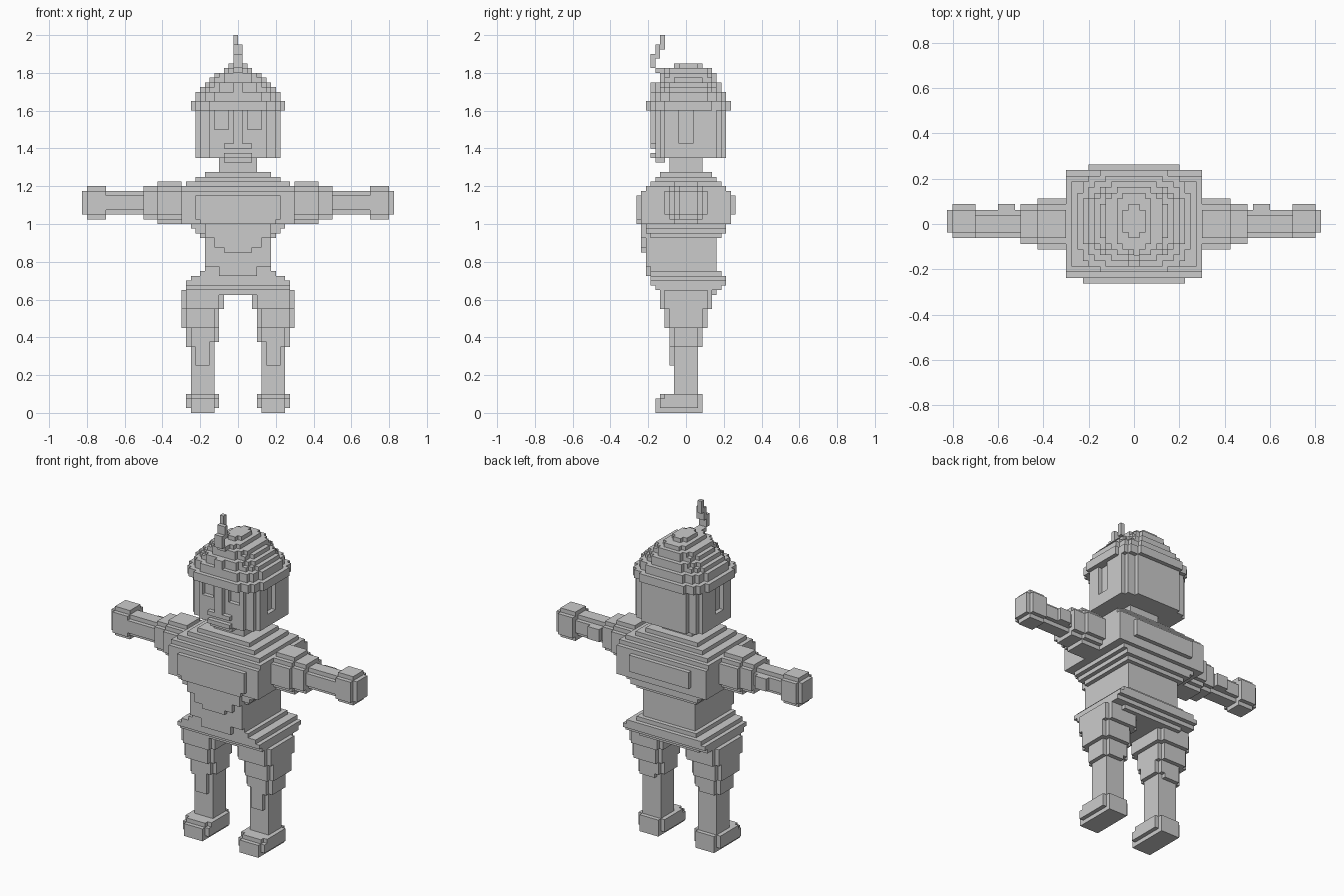
import bpy, bmesh, math
from mathutils import Vector

if "Cube" in bpy.data.objects:
    bpy.data.objects.remove(bpy.data.objects["Cube"])

V = 0.025  # edge of one building block

grey = bpy.data.materials.new("plain_grey")
grey.use_nodes = True
grey.diffuse_color = (0.6, 0.6, 0.6, 1)
grey.node_tree.nodes["Principled BSDF"].inputs["Base Color"].default_value = (0.6, 0.6, 0.6, 1)


def block(x0, x1, y0, y1, z0, z1, power=None, axis=2):
    """Cells in a box; with a power, the section across the axis is rounded."""
    lo, hi = (x0, y0, z0), (x1, y1, z1)
    cells = set()
    for x in range(x0, x1):
        for y in range(math.ceil(y0), math.ceil(y1)):
            for z in range(z0, z1):
                centre = (x + .5, y, z + .5)
                r = sum(abs((2 * centre[i] - lo[i] - hi[i]) / (hi[i] - lo[i])) ** power
                        for i in range(3) if i != axis) if power else 0
                if r <= 1:
                    cells.add((x, y, z))
    return cells


def slab(half, y0, y1, z0, z1, power=None):
    return block(-half, half, y0, y1, z0, z1, power)


def stack(rows, power=None):
    return set().union(*(slab(*r, power) for r in rows))


def mirrored(cells):
    return {(-1 - x, y, z) for x, y, z in cells}


def build(name, cells):
    """Make the outer skin of a set of cells as one mesh."""
    bm = bmesh.new()
    verts = {}

    def vert(p):
        if p not in verts:
            verts[p] = bm.verts.new(((p[0]) * V, (p[1] - .5) * V, p[2] * V))
        return verts[p]

    for c in cells:
        for a in range(3):
            b, d = (a + 1) % 3, (a + 2) % 3
            for s in (0, 1):
                n = list(c)
                n[a] += 2 * s - 1
                if tuple(n) in cells:
                    continue
                loop = []
                for u, w in ((0, 0), (1, 0), (1, 1), (0, 1)):
                    p = list(c)
                    p[a] += s
                    p[b] += u
                    p[d] += w
                    loop.append(vert(tuple(p)))
                bm.faces.new(loop if s else loop[::-1])
    bmesh.ops.dissolve_limit(bm, angle_limit=0.01, verts=bm.verts[:], edges=bm.edges[:])
    mesh = bpy.data.meshes.new(name)
    bm.to_mesh(mesh)
    bm.free()
    mesh.materials.append(grey)
    bpy.context.collection.objects.link(bpy.data.objects.new(name, mesh))


# Head with recessed eyes and ear slots, raised nose and lips
head = slab(9, -6.5, 8.5, 54, 64, 4) | slab(3, -6.5, -4.5, 53, 54)
eye = block(2, 5, -6.5, -5.5, 60, 64)
ear = block(8, 9, -1.5, 1.5, 57, 64)
head -= eye | mirrored(eye) | ear | mirrored(ear)
head |= slab(1, -7.5, -6.5, 57, 64)
head |= slab(3, -7.5, -6.5, 54, 55) | slab(3, -7.5, -6.5, 56, 57)
build("head", head)

# Stepped cap, brim and crest
build("cap", stack([(9, -7.5, 8.5, 66, 68), (8, -6.5, 7.5, 68, 69), (7, -6.5, 7.5, 69, 70),
                    (6, -5.5, 6.5, 70, 71), (5, -5.5, 6.5, 71, 72),
                    (3, -4.5, 5.5, 72, 73), (2, -2.5, 3.5, 73, 74)], 2.7))
build("brim", slab(10, -8.5, 9.5, 64, 66, 3.5))
build("crest", slab(1, -7.5, -4.5, 66, 70))
build("plume", slab(1, -6.5, -2.5, 72, 73) | slab(1, -7.5, -6.5, 73, 76)
      | slab(1, -6.5, -5.5, 75, 78) | block(-1, 0, -5.5, -4.5, 77, 80))

# Neck, shoulders and chest
build("neck", slab(4, -3.5, 3.5, 51, 54))
build("chest", stack([(7, -5.5, 5.5, 50, 51), (9, -6.5, 6.5, 49, 50), (11, -7.5, 7.5, 48, 49),
                      (12, -8.5, 8.5, 47, 48), (12, -9.5, 9.5, 40, 47), (10, -8.5, 8.5, 39, 40),
                      (9, -8.5, 8.5, 38, 39), (8, -7.5, 7.5, 37, 38)]))
build("breast_plate", slab(9, -10.5, -9.5, 41, 46) | slab(8, -10.5, -9.5, 40, 41))
build("back_plate", slab(8, 9.5, 10.5, 42, 46))

# Waist with tapering belly plates
build("waist", slab(7, -7.5, 6.5, 30, 37))
build("belly_plate", slab(7, -8.5, -7.5, 31, 39) | slab(4, -8.5, -7.5, 29, 31))
build("upper_belly_plate", slab(7, -9.5, -8.5, 37, 40) | slab(5, -9.5, -8.5, 35, 37)
      | slab(3, -9.5, -8.5, 34, 35))

# Hips
build("hips", stack([(8, -7.5, 7.5, 29, 30), (10, -7.5, 8.5, 28, 29),
                     (11, -7.5, 8.5, 27, 28), (11, -6.5, 7.5, 26, 27), (8, -5.5, 6.5, 25, 26)]))

# Limbs, built on the left and mirrored
thigh = (block(3, 12, -5.5, 5.5, 22, 26, 4) | block(4, 12, -4.5, 4.5, 18, 23, 3.5)
         | block(4, 11, -3.5, 3.5, 15, 19, 3.5) | block(5, 11, -3.5, 3.5, 14, 16, 3.5)
         | block(5, 10, -3.5, 2.5, 10, 14, 3))
shin = block(5, 10, -2.5, 2.5, 3, 14, 3.5)
foot = (block(5, 10, -6.5, 3.5, 0, 1) | block(4, 11, -6.5, 3.5, 1, 3, 5)
        | block(4, 11, -5.5, 3.5, 3, 4, 4))
upper_arm = block(12, 17, -4.5, 4.5, 40, 49, 2.5, 0) | block(17, 20, -3.5, 3.5, 41, 48, 2.5, 0)
forearm = block(20, 28, -2.5, 2.5, 42, 47, 3, 0) | block(21, 24, -.5, 3.5, 43, 46)
hand = block(28, 32, -2.5, 3.5, 41, 48, 3, 0) | block(32, 33, -1.5, 2.5, 42, 47, 3, 0)
for name, cells in (("thigh", thigh), ("shin", shin), ("foot", foot),
                    ("upper_arm", upper_arm), ("forearm", forearm), ("hand", hand)):
    build("left_" + name, cells)
    build("right_" + name, mirrored(cells))
